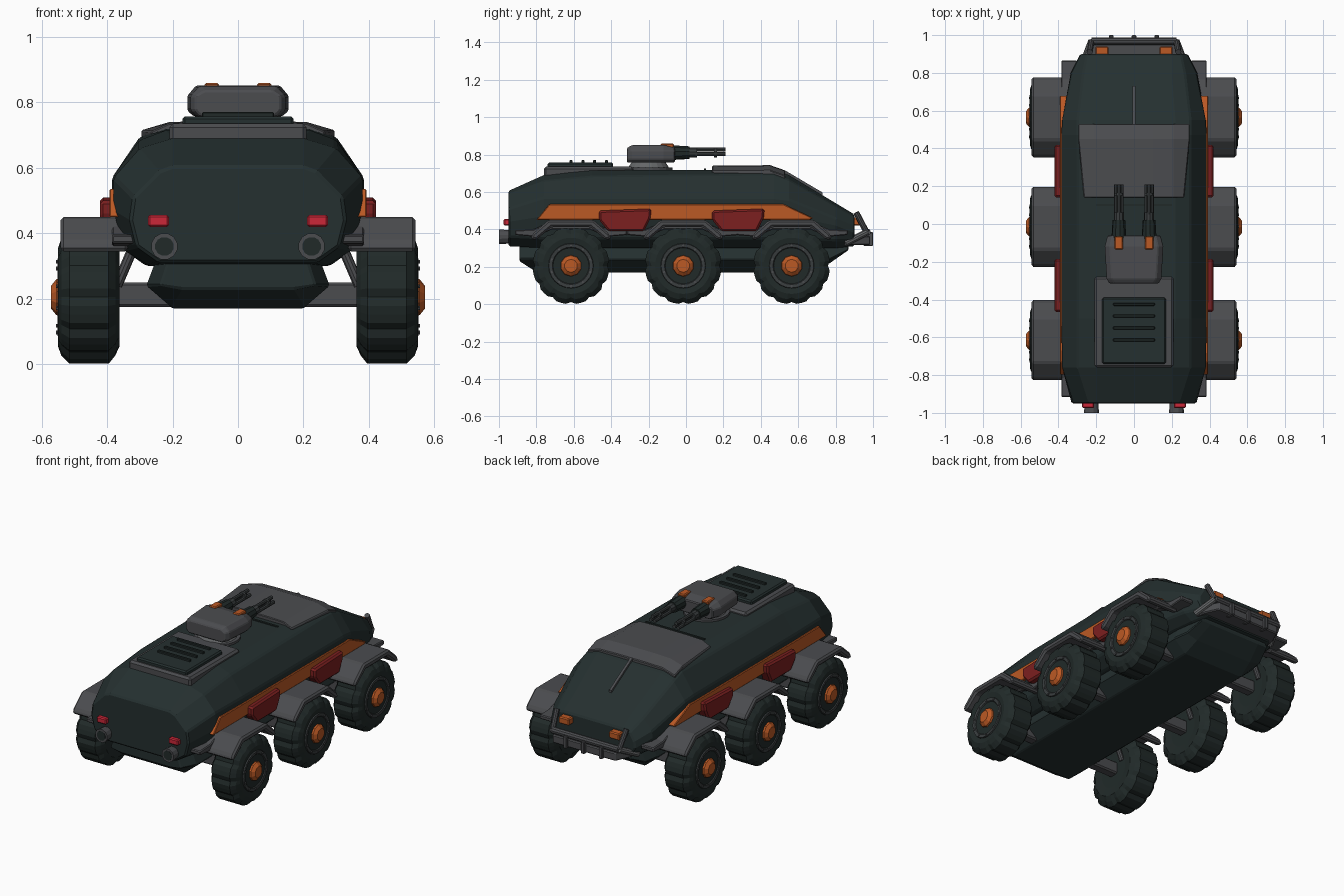
import bpy, bmesh
from math import sin, cos, pi
from mathutils import Vector

if "Cube" in bpy.data.objects:
    bpy.data.objects.remove(bpy.data.objects["Cube"])


def material(name, r, g, b):
    m = bpy.data.materials.new(name)
    m.use_nodes = True
    m.diffuse_color = (r, g, b, 1)
    m.node_tree.nodes["Principled BSDF"].inputs["Base Color"].default_value = (r, g, b, 1)
    return m


GREEN = material("hull green", .018, .029, .029)
RUBBER = material("tyre rubber", .015, .023, .022)
GREY = material("armour grey", .07, .072, .078)
STEEL = material("light steel", .13, .135, .14)
RIM = material("rim grey", .04, .046, .048)
ORANGE = material("orange", .5, .1, .018)
RED = material("dark red", .2, .014, .014)
LAMP = material("lamp red", .6, .02, .04)


def make(name, bm, mat, bevel=0):
    bmesh.ops.recalc_face_normals(bm, faces=bm.faces)
    mesh = bpy.data.meshes.new(name)
    bm.to_mesh(mesh)
    bm.free()
    mesh.materials.append(mat)
    obj = bpy.data.objects.new(name, mesh)
    bpy.context.collection.objects.link(obj)
    if bevel:
        mod = obj.modifiers.new("edge bevel", "BEVEL")
        mod.width, mod.segments = bevel, 1
    return obj


def skin(name, rings, mat, bevel=0):
    """Joins rings of points into a closed, capped body."""
    bm = bmesh.new()
    rows = [[bm.verts.new(p) for p in ring] for ring in rings]
    for a, b in zip(rows, rows[1:]):
        for i in range(len(a)):
            j = (i + 1) % len(a)
            bm.faces.new((a[i], a[j], b[j], b[i]))
    bm.faces.new(rows[0])
    bm.faces.new(rows[-1])
    return make(name, bm, mat, bevel)


def loft(name, stations, mat, bevel=0):
    """Stations are (y, half section); the half section is mirrored in x."""
    rings = []
    for y, half in stations:
        ring = [(x, y, z) for x, z in half]
        rings.append(ring + [(-x, y, z) for x, y, z in reversed(ring)])
    return skin(name, rings, mat, bevel)


def side_plate(name, outline, x0, x1, mat, bevel=0):
    """Outline in y and z, extruded across x."""
    return skin(name, [[(x, y, z) for y, z in outline] for x in (x0, x1)], mat, bevel)


def box(name, x, y, z, mat, bevel=0):
    outline = [(y[0], z[0]), (y[1], z[0]), (y[1], z[1]), (y[0], z[1])]
    return side_plate(name, outline, x[0], x[1], mat, bevel)


def rod(name, start, end, r0, mat, r1=None, sides=10):
    a, b = Vector(start), Vector(end)
    d = (b - a).normalized()
    u = d.orthogonal().normalized()
    v = d.cross(u)
    angles = [2 * pi * i / sides for i in range(sides)]
    return skin(name, [[p + (u * cos(t) + v * sin(t)) * r for t in angles]
                       for p, r in ((a, r0), (b, r0 if r1 is None else r1))], mat)


def wheel_part(name, s, yc, profile, sides, mat, tread=0):
    """Turned part about the axle; tread lifts every other pair of steps."""
    rings = []
    for x, r in profile:
        ring = []
        for i in range(sides):
            t = 2 * pi * i / sides
            q = r - (tread if i % 4 < 1 and r > .17 else 0)
            ring.append((s * x, yc + q * sin(t), WHEEL_Z - q * cos(t)))
        rings.append(ring)
    return skin(name, rings, mat)


# Upper hull
loft("upper_hull", [
    (-.95, [(.24, .31), (.31, .36), (.33, .44), (.32, .51), (.24, .59), (.2, .605)]),
    (-.76, [(.27, .3), (.35, .35), (.38, .47), (.38, .57), (.3, .66), (.2, .69)]),
    (-.5, [(.28, .3), (.35, .35), (.385, .48), (.385, .57), (.3, .685), (.22, .715)]),
    (.47, [(.28, .3), (.35, .35), (.385, .48), (.385, .57), (.3, .695), (.22, .72)]),
    (.55, [(.28, .3), (.35, .35), (.38, .47), (.38, .56), (.3, .665), (.22, .69)]),
    (.8, [(.25, .3), (.31, .34), (.335, .42), (.33, .46), (.27, .525), (.2, .54)]),
    (.9, [(.22, .31), (.26, .34), (.285, .38), (.28, .42), (.25, .47), (.2, .48)]),
], GREEN, .008)

# Lower hull
loft("lower_hull", [(y, [(.2 * w, b), (.28 * w, max(b, .24)), (.25 * w, .32)])
                    for y, w, b in ((-.89, .85, .23), (-.8, 1, .17), (.68, 1, .17),
                                    (.77, .95, .22), (.87, .85, .29))], GREEN, .006)

# Roof armour, windscreen rib and seam
loft("roof_plate", [(y, [(w, z - .05), (w, z - .025), (.21, z), (.1, z + .003)])
                    for y, w, z in ((.14, .265, .737), (.45, .295, .74), (.53, .295, .712))],
     GREY, .004)
rib = [(.53, .69), (.53, .715), (.73, .597), (.73, .57)]
side_plate("windscreen_rib", rib, -.008, .008, GREY)
box("roof_seam", (-.2, .2), (.095, .107), (.71, .724), RUBBER)

# Engine deck with louvres
box("engine_deck", (-.21, .21), (-.76, -.28), (.66, .735), GREY, .012)
box("engine_cover", (-.17, .17), (-.74, -.39), (.72, .757), GREEN, .008)
for k in range(4):
    y = -.425 - k * .063
    box("louvre", (-.11, .11), (y - .008, y + .008), (.75, .77), RUBBER, .003)

# Turret
rod("turret_ring", (0, -.2, .7), (0, -.2, .73), .13, GREY, sides=20)
rod("turret_neck", (0, -.2, .73), (0, -.2, .762), .11, STEEL, .09, sides=20)
loft("turret", [(y, [(w - .02, .757), (w, .775), (w, .82), (w - .027, t)])
                for y, w, t in ((-.315, .13, .835), (-.29, .145, .85), (-.12, .155, .852),
                                (-.06, .14, .835))], GREY, .005)

# Twin rotary guns
for s in (1, -1):
    x = s * .08
    box("turret_cap", (x - .022, x + .022), (-.135, -.065), (.83, .859), ORANGE, .005)
    rod("gun_sleeve", (x, -.08, .81), (x, .02, .81), .04, RUBBER, .034)
    rod("gun_collar", (x, .02, .81), (x, .06, .81), .027, RIM)
    for k in range(3):
        t = 2 * pi * k / 3 + pi / 2
        bx, bz = x + .016 * cos(t), .81 + .016 * sin(t)
        rod("gun_barrel", (bx, .05, bz), (bx, .21, bz), .011, RIM, sides=8)
    rod("gun_clamp", (x, .15, .81), (x, .165, .81), .026, RIM)

# Wheels, fenders and suspension
WHEEL_Z = .205
TYRE = [(.368, .1), (.362, .15), (.375, .18), (.395, .205), (.515, .205),
        (.54, .18), (.55, .15), (.545, .12)]
DISC = [(.53, .125), (.552, .118), (.55, .1), (.54, .092), (.54, .06)]
HUB = [(.53, .06), (.555, .055), (.571, .035)]
ARCH = [(-.215, .345), (-.205, .375), (-.12, .45), (.12, .45), (.205, .375), (.215, .345),
        (.185, .345), (.105, .412), (-.105, .412), (-.185, .345)]
LINER = [(-.3, .37), (-.3, .395), (-.2, .4), (-.12, .435), (.12, .435), (.2, .4),
         (.3, .395), (.3, .37), (.19, .36), (.1, .4), (-.1, .4), (-.19, .36)]

for s in (1, -1):
    for yc in (-.615, -.015, .565):
        wheel_part("tyre", s, yc, TYRE, 48, RUBBER, .011)
        wheel_part("rim", s, yc, DISC, 24, RIM)
        wheel_part("hub", s, yc, HUB, 10, ORANGE)
        for k in range(10):
            t = 2 * pi * k / 10
            y, z = yc + .108 * sin(t), WHEEL_Z + .108 * cos(t)
            rod("wheel_bolt", (s * .545, y, z), (s * .556, y, z), .006, GREY, sides=6)
        side_plate("fender", [(yc + y, z) for y, z in ARCH], s * .335, s * .543, GREY, .01)
        side_plate("arch_liner", [(yc + y, z) for y, z in LINER], s * .3, s * .385, GREY, .005)
        box("axle", (s * .18, s * .38), (yc - .03, yc + .03), (.175, .25), GREY, .008)
        for d in (-.07, .07):
            rod("suspension_strut", (s * .37, yc + d, .24), (s * .31, yc + d, .38), .016, GREY)

    # Side stripe and stowage boxes
    stripe = [(-.8, .45), (-.73, .535), (.52, .535), (.68, .46), (.66, .45)]
    side_plate("side_stripe", stripe, s * .34, s * .393, ORANGE, .004)
    for y in (-.325, .28):
        outline = [(y - .14, .5), (y + .14, .51), (y + .135, .46), (y + .1, .39),
                   (y - .09, .39), (y - .14, .45)]
        side_plate("stowage_box", outline, s * .35, s * .422, RED, .01)

    # Exhausts and rear lamps
    x = s * .225
    rod("exhaust_pipe", (x, -.9, .36), (x, -1, .36), .034, GREY, .041, 12)
    rod("exhaust_bore", (x, -.99, .36), (x, -1.001, .36), .029, RUBBER, sides=12)
    x = s * .243
    box("rear_lamp", (x - .032, x + .032), (-.975, -.93), (.42, .456), LAMP, .006)

    # Headlights and bumper guard
    x = s * .17
    box("headlight", (x - .035, x + .035), (.88, .94), (.42, .462), ORANGE, .006)
    rod("bumper_arm", (s * .27, .85, .325), (s * .225, .968, .385), .018, STEEL)
    rod("bumper_post", (s * .225, .965, .385), (s * .235, .91, .49), .016, GREY)

# Front bumper
bumper = [(-.26, .84), (.26, .84), (.25, .9), (.21, .985), (-.21, .985), (-.25, .9)]
skin("bumper_plate", [[(x, y, z) for x, y in bumper] for z in (.315, .365)], GREY, .006)
rod("bumper_bar", (-.225, .968, .385), (.225, .968, .385), .02, GREY)
for x in (-.12, 0, .12):
    box("bumper_rib", (x - .012, x + .012), (.95, 1), (.31, .385), GREY, .004)
